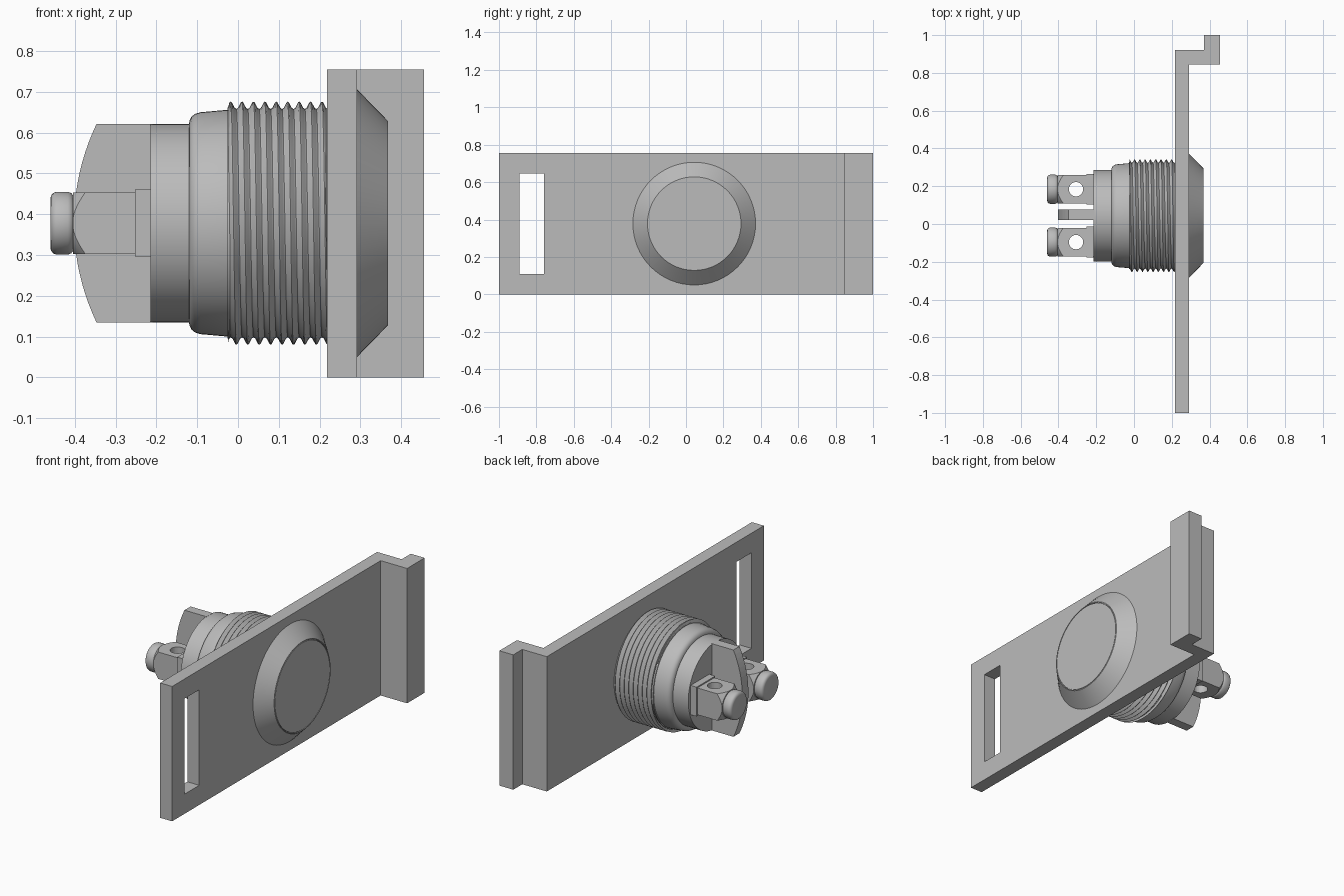
import bpy, bmesh, math
from mathutils import Matrix, Vector

cube = bpy.data.objects.get("Cube")
if cube:
    bpy.data.objects.remove(cube, do_unlink=True)

AXIS_Y, AXIS_Z = 0.044, 0.378      # centre line of the switch, running along x
SEGMENTS = 64

grey = bpy.data.materials.new("grey")
grey.use_nodes = True
grey.diffuse_color = (0.5, 0.5, 0.5, 1)
grey.node_tree.nodes["Principled BSDF"].inputs["Base Color"].default_value = (0.5, 0.5, 0.5, 1)


def finish(name, bm, smooth=False):
    bmesh.ops.remove_doubles(bm, verts=bm.verts, dist=1e-5)
    bmesh.ops.recalc_face_normals(bm, faces=bm.faces)
    mesh = bpy.data.meshes.new(name)
    bm.to_mesh(mesh)
    bm.free()
    mesh.materials.append(grey)
    obj = bpy.data.objects.new(name, mesh)
    bpy.context.collection.objects.link(obj)
    if smooth:
        select(obj)
        bpy.ops.object.shade_smooth_by_angle(angle=math.radians(30))
    return obj


def select(obj):
    bpy.ops.object.select_all(action="DESELECT")
    obj.select_set(True)
    bpy.context.view_layer.objects.active = obj


def lathe(name, profile, y=AXIS_Y, z=AXIS_Z):
    """Turn (x, radius) points around a line along x."""
    bm = bmesh.new()
    verts = [bm.verts.new((x, y, z + r)) for x, r in profile]
    edges = [bm.edges.new(pair) for pair in zip(verts, verts[1:])]
    bmesh.ops.spin(bm, geom=verts + edges, cent=(0, y, z), axis=(1, 0, 0),
                   angle=math.tau, steps=SEGMENTS, use_duplicate=False)
    return finish(name, bm, True)


def prism(name, outline, offset):
    """Extrude a flat outline along an offset."""
    bm = bmesh.new()
    face = bm.faces.new([bm.verts.new(p) for p in outline])
    top = bmesh.ops.extrude_face_region(bm, geom=[face])["geom"]
    bmesh.ops.translate(bm, vec=offset,
                        verts=[v for v in top if isinstance(v, bmesh.types.BMVert)])
    return finish(name, bm)


def box(name, low, high):
    low, high = Vector(low), Vector(high)
    bm = bmesh.new()
    bmesh.ops.create_cube(bm, size=1, matrix=Matrix.Translation((low + high) / 2)
                          @ Matrix.Diagonal((*(high - low), 1)))
    return finish(name, bm)


def boolean(obj, cutter, operation):
    mod = obj.modifiers.new("cut", "BOOLEAN")
    mod.object, mod.operation, mod.solver = cutter, operation, "EXACT"
    select(obj)
    bpy.ops.object.modifier_apply(modifier=mod.name)
    bpy.data.objects.remove(cutter, do_unlink=True)


# Mounting plate with stepped lip and a slot
plan = [(0.218, -1), (0.292, -1), (0.292, 0.845), (0.456, 0.845),
        (0.456, 1), (0.37, 1), (0.37, 0.92), (0.218, 0.92)]
plate = prism("mounting_plate", [(x, y, 0) for x, y in plan], (0, 0, 0.755))
slot = box("slot_cutter", (0.1, -0.89, 0.11), (0.4, -0.76, 0.645))
boolean(plate, slot, "DIFFERENCE")

# Bevelled bezel with a fine groove around the button
lathe("button_bezel", [(0.285, 0), (0.285, 0.328), (0.292, 0.328), (0.368, 0.25),
                       (0.368, 0.246), (0.363, 0.246), (0.363, 0.243),
                       (0.368, 0.243), (0.368, 0)])

# Rear body with rounded shoulder
lathe("switch_body", [(-0.215, 0), (-0.215, 0.243), (-0.12, 0.243), (-0.119, 0.251),
                      (-0.114, 0.261), (-0.105, 0.268), (-0.092, 0.272),
                      (-0.025, 0.278), (0.22, 0.278)])


# Helical screw thread
def thread(start, end, root, crest, pitch):
    shape = [(0, 1), (0.1, 0.9), (0.35, 0.15), (0.5, 0), (0.65, 0.15), (0.9, 0.9)]
    turns = range(-2, int((end - start) / pitch) + 3)
    bm = bmesh.new()
    columns = []
    for i in range(SEGMENTS + 1):
        a = math.tau * i / SEGMENTS
        column = []
        for t in turns:
            for along, height in shape:
                x = start + (t + along + i / SEGMENTS) * pitch
                r = root + (crest - root) * height
                column.append(bm.verts.new((min(max(x, start), end),
                                            AXIS_Y + r * math.cos(a), AXIS_Z + r * math.sin(a))))
        columns.append(column)
    for a, b in zip(columns, columns[1:]):
        for j in range(len(a) - 1):
            quad = (a[j], a[j + 1], b[j + 1], b[j])
            if max(v.co.x for v in quad) - min(v.co.x for v in quad) > 1e-6:
                bm.faces.new(quad)
    bmesh.ops.delete(bm, geom=[v for v in bm.verts if not v.link_faces], context="VERTS")
    return finish("screw_thread", bm, True)


thread(-0.025, 0.22, 0.28, 0.298, 0.028)
lathe("thread_end", [(-0.0255, 0.27), (-0.0255, 0.283), (-0.02, 0.283)])

# Divider fin between the terminals, with an arched rear edge
HALF, BULGE = 0.243, 0.055
radius = (HALF ** 2 + BULGE ** 2) / (2 * BULGE)
spread = math.asin(HALF / radius)
arc = [spread * (i / 10 - 1) for i in range(21)]
outline = [(-0.402 + radius * (1 - math.cos(a)), AXIS_Y - 0.022, AXIS_Z + radius * math.sin(a))
           for a in arc]
outline += [(-0.21, AXIS_Y - 0.022, AXIS_Z + s * HALF) for s in (1, -1)]
prism("divider_fin", outline, (0, 0.054, 0))

# Two terminals: collar, drilled square post and rounded end cap
for side, sign in (("left", 1), ("right", -1)):
    y = AXIS_Y + sign * 0.14
    box(side + "_terminal_collar", (-0.252, y - 0.082, AXIS_Z - 0.082),
        (-0.21, y + 0.082, AXIS_Z + 0.082))
    post = box(side + "_terminal_post", (-0.405, y - 0.075, AXIS_Z - 0.075),
               (-0.24, y + 0.075, AXIS_Z + 0.075))
    cone = lathe("chamfer_cutter", [(-0.42, 0), (-0.42, 0.06), (-0.37, 0.111),
                                    (-0.37, 0.15), (-0.2, 0.15), (-0.2, 0)], y)
    boolean(post, cone, "INTERSECT")
    bm = bmesh.new()
    bmesh.ops.create_cone(bm, cap_ends=True, segments=32, radius1=0.038, radius2=0.038,
                          depth=0.4, matrix=Matrix.Translation((-0.307, y, AXIS_Z)))
    boolean(post, finish("hole_cutter", bm), "DIFFERENCE")
    select(post)
    bpy.ops.object.shade_smooth_by_angle(angle=math.radians(30))
    lathe(side + "_terminal_cap",
          [(-0.46, 0), (-0.46, 0.06), (-0.458, 0.068), (-0.453, 0.074), (-0.445, 0.077),
           (-0.417, 0.077), (-0.409, 0.074), (-0.404, 0.068), (-0.402, 0.06), (-0.402, 0)], y)
